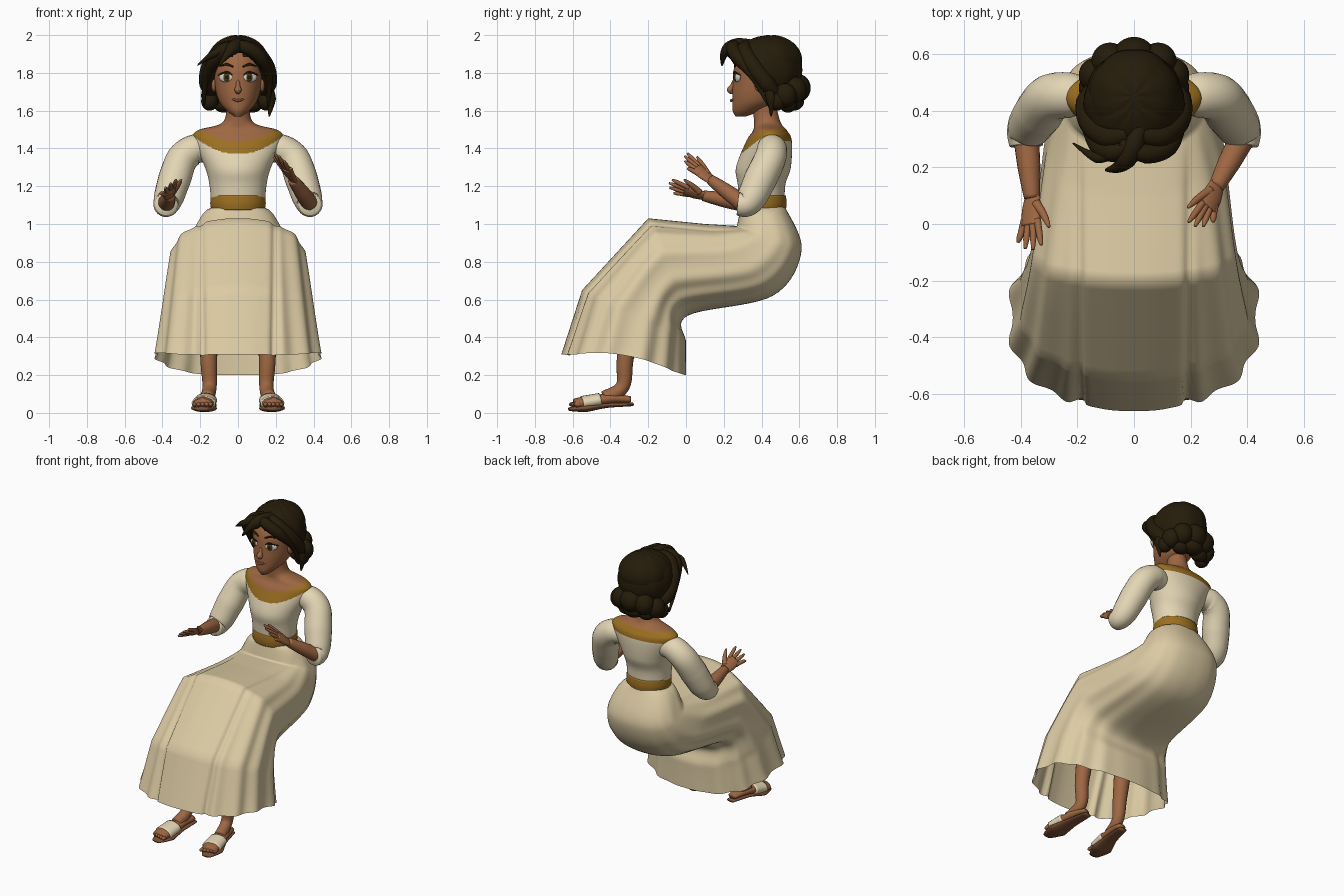
import bpy, bmesh, math
from mathutils import Vector

cube = bpy.data.objects.get("Cube")
if cube:
    bpy.data.objects.remove(cube)


def material(name, *rgb):
    made = bpy.data.materials.new(name)
    made.use_nodes = True
    made.diffuse_color = (*rgb, 1)
    made.node_tree.nodes["Principled BSDF"].inputs["Base Color"].default_value = (*rgb, 1)
    return made


linen = material("pale linen", .77, .67, .46)
warm_linen = material("warm linen", .72, .6, .37)
gold = material("gold trim", .33, .16, .015)
skin = material("tan skin", .34, .135, .055)
hair = material("dark brown hair", .018, .011, .003)
leather = material("leather", .2, .08, .035)
eye_white = material("eye white", .7, .68, .6)
hazel = material("hazel iris", .07, .05, .012)
lip_red = material("lips", .25, .07, .04)


def finish(name, bm, materials):
    for face in bm.faces:
        face.smooth = True
    mesh = bpy.data.meshes.new(name)
    bm.to_mesh(mesh)
    bm.free()
    for entry in materials:
        mesh.materials.append(entry)
    made = bpy.data.objects.new(name, mesh)
    bpy.context.collection.objects.link(made)


def spline(keys, steps):
    """Catmull-Rom curve through tuples of any length."""
    curve = []
    for i in range(len(keys) - 1):
        near = [keys[max(i - 1, 0)], keys[i], keys[i + 1], keys[min(i + 2, len(keys) - 1)]]
        for k in range(steps):
            t = k / steps
            curve.append([b + t / 2 * (c - a + t * (2 * a - 5 * b + 4 * c - d + t * (3 * b - a - 3 * c + d)))
                          for a, b, c, d in zip(*near)])
    return curve + [list(keys[-1])]


def spread(values, t):
    """Value at t along an evenly spaced list."""
    place = t * (len(values) - 1)
    i = min(int(place), len(values) - 2)
    return values[i] + (values[i + 1] - values[i]) * (place - i)


def circle(count):
    return [math.tau * k / count for k in range(count)]


def skin_rings(name, rings, materials, caps=True, rule=None):
    bm = bmesh.new()
    rows = [[bm.verts.new(point) for point in ring] for ring in rings]
    for low, high in zip(rows, rows[1:]):
        for i in range(len(low)):
            bm.faces.new((low[i - 1], low[i], high[i], high[i - 1]))
    if caps:
        bm.faces.new(rows[0])
        bm.faces.new(rows[-1])
    bmesh.ops.recalc_face_normals(bm, faces=bm.faces)
    if rule:
        for face in bm.faces:
            face.material_index = rule(face.calc_center_median())
    finish(name, bm, materials)


def tube(name, path, widths, colour, side=(1, 0, 0), flat=1):
    """Tapered limb; flat squashes it across the side direction."""
    points = [Vector(p) for p in spline(path, 6)]
    last = len(points) - 1
    rings = []
    for i, point in enumerate(points):
        along = (points[min(i + 1, last)] - points[max(i - 1, 0)]).normalized()
        across = Vector(side)
        across = (across - across.dot(along) * along).normalized()
        radius = spread(widths, i / last)
        rings.append([point + radius * (across * math.cos(a) + along.cross(across) * flat * math.sin(a))
                      for a in circle(20)])
    skin_rings(name, rings, [colour])


def stack(name, sections, materials, steps, rule=None):
    """Upright loft; sections are height, centre y, x radius, y radius."""
    rings = [[(rx * math.sin(a), y - ry * math.cos(a), z) for a in circle(160)]
             for z, y, rx, ry in spline(sections, steps)]
    skin_rings(name, rings, materials, True, rule)


def ball(name, centre, size, colour, outward=0, lobes=0, keep=None):
    bm = bmesh.new()
    bmesh.ops.create_uvsphere(bm, u_segments=40, v_segments=24, radius=1)
    turn = outward * centre[0]
    for vert in bm.verts:
        ripple = 1 + abs(math.sin(lobes * math.atan2(vert.co.x, vert.co.y))) / 40
        x, y, z = (a * b * ripple for a, b in zip(vert.co, size))
        vert.co = Vector(centre) + Vector((x * math.cos(turn) - y * math.sin(turn),
                                           x * math.sin(turn) + y * math.cos(turn), z))
    if keep:
        hidden = [face for face in bm.faces if not keep(face.calc_center_median())]
        bmesh.ops.delete(bm, geom=hidden, context='FACES')
    finish(name, bm, [colour])


SIDES = (("left", 1), ("right", -1))


def ball_pair(name, centre, size, colour, outward=0):
    for label, s in SIDES:
        ball(f"{label}_{name}", (s * centre[0], *centre[1:]), size, colour, outward)


def tube_pair(name, path, widths, colour, side=(1, 0, 0), flat=1):
    for label, s in SIDES:
        mirrored = [(s * x, y, z) for x, y, z in path]
        tube(f"{label}_{name}", mirrored, widths, colour, (s * side[0], *side[1:]), flat)


# Torso with scooped neckline and gold trim
def neckline(c):
    behind = max(0, min(1, (c.y - .38) / .08))
    rise = max(1.7 * c.x ** 2, .07 * behind)
    if c.z > 1.435 + rise:
        return 2
    return int(c.z > 1.37 + rise)


stack("torso", [(1.04, .405, .14, .118), (1.2, .4, .15, .125), (1.3, .41, .175, .145), (1.44, .44, .235, .12),
                (1.495, .445, .215, .09), (1.54, .43, .08, .07), (1.66, .41, .06, .06)],
      [linen, gold, skin], 24, neckline)
stack("belt", [(1.075, .403, .142, .126), (1.11, .403, .147, .13), (1.15, .403, .144, .126)], [gold], 4)

# Skirt: front and back outlines (y, z) from waist over the knees to the hem
front_line = [(.29, 1.09), (.27, .99), (.1, 1), (-.2, 1.03), (-.55, .65), (-.66, .31)]
back_line = [(.525, 1.09), (.612, .86), (.46, .62), (.01, .515), (0, .37), (0, .2)]


def skirt_ring(front, back, t):
    middle, reach = (front + back) / 2, (front - back) / 2
    width = .13 + .32 * t ** .6
    ring = []
    for a in circle(180):
        c, s = (math.copysign(abs(v) ** .82, v) for v in (math.cos(a), math.sin(a)))
        out = abs(s * width)
        groove = math.exp(-((out - .2) / .02) ** 2) if c > 0 else 0
        pleat = (1 - math.cos(14 * a)) * min(1, out * 4) ** 2
        r = 1 - t * (.08 * groove + .025 * pleat)
        centre = middle + reach * c * r
        ring.append((s * width * r, centre.x, centre.y + .05 * s ** 4 * t ** 6))
    return ring


back_curve = spline(back_line, 10)
rows = len(back_curve) - 1
skin_rings("skirt", [skirt_ring(spread([Vector(p) for p in front_line], i / rows), Vector(b), i / rows)
                     for i, b in enumerate(back_curve)], [warm_linen], False)

# Legs, feet and sandals
tube_pair("leg", [(.15, -.16, .85), (.15, -.26, .6), (.155, -.32, .3), (.15, -.335, .14), (.165, -.43, .08)],
          [.07, .06, .045, .037, .038], skin)
tube_pair("foot", [(.145, -.295, .07), (.16, -.4, .075), (.18, -.53, .055), (.188, -.59, .045)],
          [.03, .046, .056, .05], skin, flat=.6)
tube_pair("sandal_sole", [(.143, -.28, .045), (.16, -.42, .04), (.18, -.53, .025), (.192, -.62, .02)],
          [.03, .046, .07, .03], leather, flat=.3)
tube_pair("sandal_strap", [(.17, -.455, .068), (.182, -.55, .05)], [.06, .064], linen, flat=.62)
for i in range(5):
    ball_pair(f"toe_{i}", (.145 + .021 * i, -.6 + .007 * i, .045), (.012, .02, .012), skin)

# Sleeves
tube_pair("sleeve", [(.15, .45, 1.385), (.225, .455, 1.395), (.295, .445, 1.345), (.335, .395, 1.24),
                     (.365, .35, 1.145), (.38, .315, 1.105), (.38, .275, 1.105)],
          [.06, .08, .084, .087, .08, .069, .058], linen, (1, 0, 1))


# Forearms and open hands, each with its own pose
def arm(label, cuff, wrist, forward, thumb_side):
    cuff, wrist, forward, thumb_side = (Vector(v) for v in (cuff, wrist, forward, thumb_side))
    forward.normalize()
    thumb_side.normalize()

    def limb(part, path, widths, flat=1):
        points = [wrist + forward * a + thumb_side * b for a, b in path]
        tube(f"{label}_{part}", points, widths, skin, thumb_side, flat)

    tube(f"{label}_forearm", [cuff, (cuff + wrist) / 2, wrist], [.046, .04, .027], skin, (0, 0, 1))
    limb("palm", [(-.02, 0), (.04, 0), (.1, 0)], [.027, .04, .04], .45)
    for i, length in enumerate((.175, .19, .185, .16)):
        root = .03 - .02 * i
        limb(f"finger_{i}", [(.08, root), (.13, root * 1.4), (length, root * 1.8)], [.013, .012, .011, .005])
    limb("thumb", [(.02, .02), (.06, .055), (.11, .085)], [.018, .015, .012, .005])


arm("left", (.38, .3, 1.11), (.29, .13, 1.235), (-.07, -.16, .13), (-.7, .1, .6))
arm("right", (-.38, .3, 1.11), (-.36, .09, 1.15), (-.01, -.18, .055), (.75, .05, .6))

# Head and face
stack("head", [(1.57, .29, .02, .028), (1.6, .325, .06, .078), (1.65, .37, .1, .125), (1.73, .395, .122, .148),
               (1.85, .41, .127, .15), (1.95, .42, .08, .1)], [skin], 8)
tube("nose", [(0, .256, 1.76), (0, .245, 1.73), (0, .236, 1.71), (0, .25, 1.695)], [.008, .012, .02, .01], skin)
tube("mouth", [(-.05, .27, 1.67), (0, .24, 1.654), (.05, .27, 1.67)], [.002, .008, .002], lip_red, (0, 0, 1))
ball_pair("ear", (.128, .39, 1.74), (.014, .028, .04), skin)
ball_pair("eye", (.064, .271, 1.777), (.039, .013, .026), eye_white, 6)
ball_pair("iris", (.061, .261, 1.777), (.02, .007, .022), hazel, 6)
ball_pair("pupil", (.06, .2555, 1.777), (.01, .004, .011), hair, 6)
tube_pair("lashes", [(.025, .258, 1.785), (.06, .255, 1.804), (.108, .29, 1.787)], [.002, .006, .002], hair, (0, 0, 1))
tube_pair("brow", [(.025, .257, 1.832), (.06, .266, 1.845), (.1, .295, 1.835)], [.004, .007, .002], hair, (0, 0, 1))

# Hair: cap open at the face, crown, gathered bun
ball("hair_cap", (0, .425, 1.815), (.175, .19, .178), hair, lobes=5,
     keep=lambda c: c.z > 1.89 - (c.y - .26) / .85)
ball("hair_crown", (0, .45, 1.865), (.16, .165, .133), hair, lobes=4)
ball("bun_centre", (0, .59, 1.72), (.075, .07, .075), hair)
ball("bun_low", (0, .57, 1.65), (.07, .055, .05), hair)
ball_pair("bun_inner", (.085, .575, 1.71), (.065, .065, .07), hair)
ball_pair("bun_outer", (.14, .525, 1.68), (.055, .06, .065), hair)
ball_pair("bun_side", (.15, .48, 1.65), (.045, .05, .05), hair)
ball_pair("nape_curl", (.075, .54, 1.63), (.055, .045, .04), hair)
tube_pair("temple_wave", [(.02, .32, 1.945), (.09, .31, 1.91), (.15, .36, 1.83), (.16, .43, 1.74), (.13, .5, 1.67)],
          [.03, .045, .045, .045, .02], hair, (0, 1, 0))


# Loose locks, full in the middle and pointed at the tip
def lock(name, radius, *path):
    tube(name, path, [radius / 2, radius, radius, radius / 2, radius / 9], hair, (0, 1, 0))


lock("left_sweep", .036, (-.05, .29, 1.95), (.04, .25, 1.935), (.12, .275, 1.88), (.165, .36, 1.77), (.16, .44, 1.62))
lock("left_wisp", .026, (.15, .43, 1.75), (.175, .45, 1.66), (.165, .45, 1.57))
lock("right_sweep", .036, (0, .29, 1.955), (-.07, .255, 1.925), (-.125, .28, 1.87), (-.17, .36, 1.77), (-.18, .44, 1.63))
lock("fringe", .036, (.03, .36, 1.955), (-.01, .26, 1.945), (-.05, .205, 1.905), (-.1, .19, 1.84))
lock("right_wisp", .02, (-.06, .26, 1.93), (-.13, .235, 1.9), (-.215, .285, 1.84))
